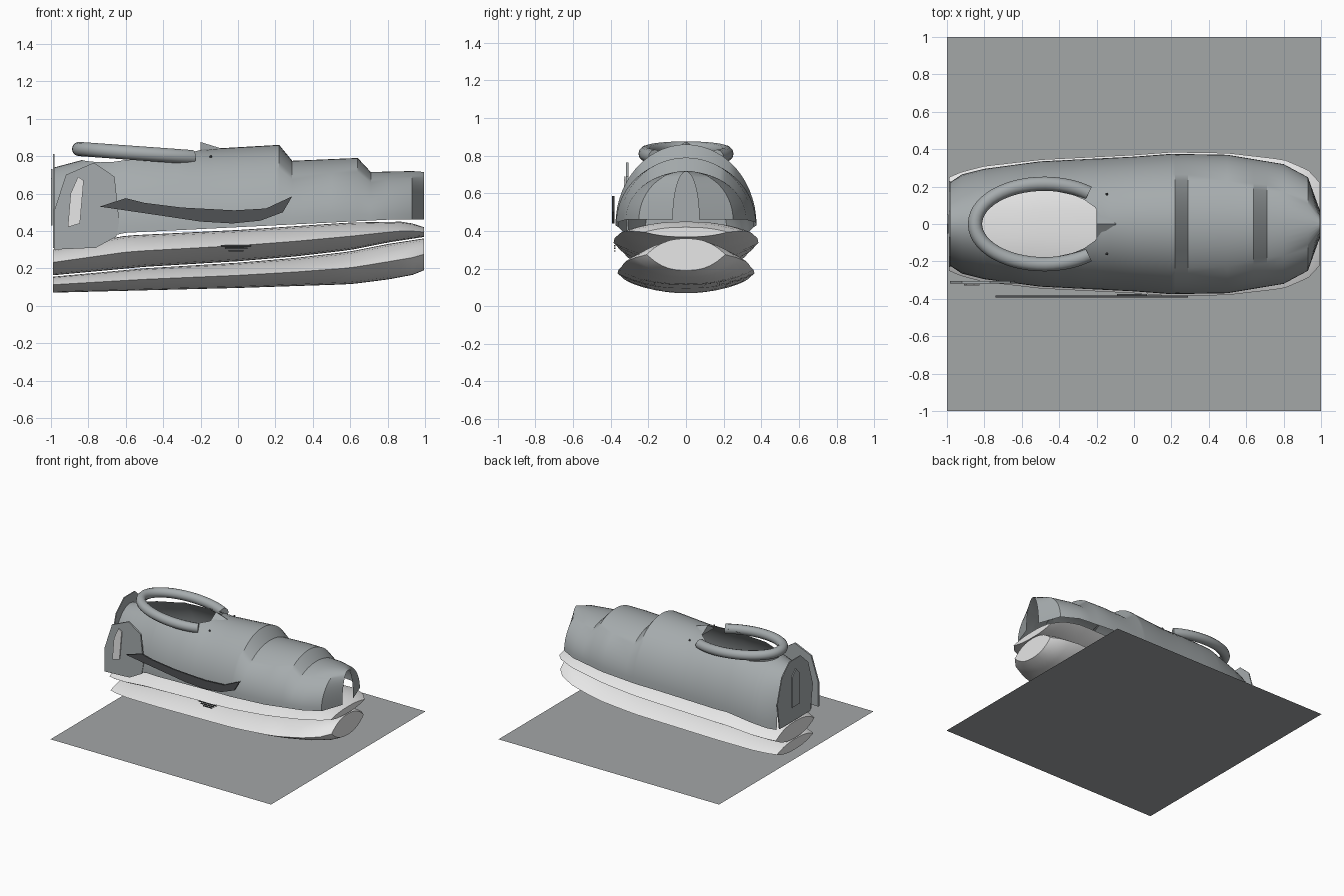
import bpy, bmesh, math
from mathutils import Vector

if "Cube" in bpy.data.objects:
    bpy.data.objects.remove(bpy.data.objects["Cube"], do_unlink=True)


def material(name, rgb):
    m = bpy.data.materials.new(name)
    m.use_nodes = True
    m.diffuse_color = (*rgb, 1)
    m.node_tree.nodes["Principled BSDF"].inputs["Base Color"].default_value = (*rgb, 1)
    return m


GREY = material("mid grey", (0.38, 0.41, 0.42))
WHITE = material("off white", (0.8, 0.8, 0.8))
DARK = material("dark grey", (0.08, 0.085, 0.09))
FLOOR = material("floor grey", (0.37, 0.385, 0.39))


def finish(bm, name, mat, smooth=None):
    me = bpy.data.meshes.new(name)
    bm.to_mesh(me)
    bm.free()
    ob = bpy.data.objects.new(name, me)
    bpy.context.collection.objects.link(ob)
    me.materials.append(mat)
    if smooth:
        bpy.ops.object.select_all(action="DESELECT")
        ob.select_set(True)
        bpy.context.view_layer.objects.active = ob
        bpy.ops.object.shade_smooth_by_angle(angle=math.radians(smooth))
    return ob


def loft(bm, rings, closed):
    rows = [[bm.verts.new(p) for p in ring] for ring in rings]
    n = len(rows[0])
    for a, b in zip(rows, rows[1:]):
        for i in range(n if closed else n - 1):
            j = (i + 1) % n
            bm.faces.new((a[i], b[i], b[j], a[j]))
    return rows


def interp(table, x):
    for (x0, v0), (x1, v1) in zip(table, table[1:]):
        if x <= x1:
            return v0 + (v1 - v0) * (x - x0) / (x1 - x0)
    return table[-1][1]


def plate(name, points, place, depth, mat):
    """Flat outline, set in space by place(u, v), thickened along depth."""
    bm = bmesh.new()
    face = bm.faces.new([bm.verts.new(place(u, v)) for u, v in points])
    out = bmesh.ops.extrude_face_region(bm, geom=[face])
    moved = [g for g in out["geom"] if isinstance(g, bmesh.types.BMVert)]
    bmesh.ops.translate(bm, verts=moved, vec=depth)
    bmesh.ops.recalc_face_normals(bm, faces=bm.faces)
    return finish(bm, name, mat)


# Display floor
bm = bmesh.new()
bmesh.ops.create_grid(bm, x_segments=1, y_segments=1, size=1)
finish(bm, "floor", FLOOR)

# Two stacked soles with lens-shaped cross-sections
HEEL, TOE = -0.99, 0.995
WIDTH = [(HEEL, .25), (-.92, .28), (-.8, .31), (-.5, .345), (0, .37), (.2, .385),
         (.5, .38), (.8, .345), (.93, .29), (TOE, .22)]
SEAM = [(HEEL, .155), (-.5, .2), (0, .23), (.3, .255), (.6, .29), (.8, .33), (TOE, .36)]
CROWN = [(HEEL, .3), (-.6, .375), (0, .405), (.6, .445), (.9, .45), (TOE, .42)]
BOTTOM = [(HEEL, .07), (0, .095), (.6, .115), (.8, .14), (.96, .17), (TOE, .19)]


def sole(name, low, high, scale, half=14):
    bm = bmesh.new()
    rings = []
    for k in range(33):
        x = HEEL + (TOE - HEEL) * k / 32
        w = interp(WIDTH, x) * scale
        lo, hi = interp(low, x), interp(high, x)
        mid, h = (lo + hi) / 2, (hi - lo) / 2
        ring = []
        for i in range(2 * half):
            a = math.pi * i / half
            t = math.cos(a)
            side = 1 if i < half else -1
            ring.append((x, w * t, mid + side * h * (1 - abs(t) ** 2.5)))
        rings.append(ring)
    rows = loft(bm, rings, True)
    bm.faces.new(rows[0])
    bm.faces.new(rows[-1][::-1])
    bmesh.ops.recalc_face_normals(bm, faces=bm.faces)
    return finish(bm, name, WHITE, 35)


sole("outsole", BOTTOM, SEAM, .945)
sole("midsole", [(x, z + .008) for x, z in SEAM], CROWN, 1)

# Upper: arched shell in stepped segments, open at the foot hole and the toe slit
TOP = [(-.98, .74), (-.83, .78), (-.6, .85), (-.3, .85), (-.13, .84), (.22, .86),
       (.29, .775), (.64, .79), (.71, .715), (.93, .72), (TOE, .715)]
SPAN = [(-.98, .225), (-.92, .265), (-.8, .295), (-.5, .335), (0, .36), (.2, .375),
        (.5, .37), (.8, .32), (.93, .25), (TOE, .07)]
BASE = [(-.98, .31), (-.6, .39), (.8, .46), (TOE, .46)]
stations = sorted({x for x, _ in TOP + SPAN} |
                  {-.5 - .335 * math.cos(math.pi * i / 12) for i in range(12)})
bm = bmesh.new()
for side in (1, -1):
    rings = []
    for x in stations:
        w, b = interp(SPAN, x), interp(BASE, x)
        h = interp(TOP, x) - b
        u = (x + .5) / .335
        hole = .18 * math.sqrt(1 - u * u) if abs(u) < 1 else 0
        end = math.acos(hole / w)
        rings.append([(x, side * w * math.cos(end * i / 14), b + h * math.sin(end * i / 14))
                      for i in range(15)])
    loft(bm, rings, False)
bmesh.ops.remove_doubles(bm, verts=bm.verts, dist=.0005)
bmesh.ops.recalc_face_normals(bm, faces=bm.faces)
if sum(f.normal.z * f.calc_area() for f in bm.faces) < 0:
    bmesh.ops.reverse_faces(bm, faces=bm.faces)
finish(bm, "upper", GREY, 35)

# Padded collar: open tilted ring swept with a round section
bm = bmesh.new()
rings = []
for k in range(41):
    a = math.radians(50 + 260 * k / 40)
    out = Vector((math.cos(a), math.sin(a), 0))
    x, y = -.48 + .37 * out.x, .215 * out.y
    centre = Vector((x, y, .838 - .072 * (x + .85)))
    normal = Vector((out.x / .37, out.y / .215, 0)).normalized()
    rings.append([centre + .038 * (normal * math.cos(t) + Vector((0, 0, 1)) * math.sin(t))
                  for t in (math.tau * i / 12 for i in range(12))])
rows = loft(bm, rings, True)
bm.faces.new(rows[0])
bm.faces.new(rows[-1])
bmesh.ops.recalc_face_normals(bm, faces=bm.faces)
finish(bm, "collar", GREY, 40)

# Tongue: small pointed wedge in front of the opening
bm = bmesh.new()
back = [bm.verts.new(p) for p in ((-.3, -.07, .80), (-.3, .07, .80), (-.3, 0, .825))]
ridge = [bm.verts.new(p) for p in ((-.2, -.085, .82), (-.2, .085, .82), (-.2, 0, .875))]
tip = bm.verts.new((-.07, 0, .835))
bm.faces.new((ridge[0], tip, ridge[2]))
bm.faces.new((ridge[2], tip, ridge[1]))
bm.faces.new((ridge[0], ridge[1], tip))
bm.faces.new((ridge[0], ridge[2], ridge[1]))
bmesh.ops.delete(bm, geom=back, context="VERTS")
bmesh.ops.recalc_face_normals(bm, faces=bm.faces)
finish(bm, "tongue", GREY)

# Lace eyelets
for side, label in ((1, "left"), (-1, "right")):
    bm = bmesh.new()
    bmesh.ops.create_icosphere(bm, subdivisions=1, radius=.008)
    bmesh.ops.translate(bm, verts=bm.verts, vec=(-.145, side * .16, .798))
    finish(bm, label + "_eyelet", DARK)

# Heel panels at the back and on one flank
half = [(.2, .31), (.23, .52), (.17, .72), (.07, .81)]
plate("heel_panel", half + [(-y, z) for y, z in reversed(half)],
      lambda y, z: (-.982, y, z), (-.008, 0, 0), GREY)
plate("heel_tab", [(-.05, .43), (.05, .43), (.05, .68), (0, .73), (-.05, .68)],
      lambda y, z: (-.991, y, z), (-.008, 0, 0), GREY)
plate("side_heel_panel", [(-.985, .30), (-.985, .5), (-.92, .70), (-.77, .765), (-.66, .69),
                          (-.635, .45), (-.65, .37), (-.76, .31)],
      lambda x, z: (x, -.305, z), (0, -.014, 0), GREY)
plate("side_heel_inset", [(-.91, .42), (-.895, .6), (-.855, .69), (-.825, .67), (-.845, .44)],
      lambda x, z: (x, -.321, z), (0, -.008, 0), WHITE)

# Curved dark side stripe
plate("side_stripe", [(-.74, .53), (-.6, .575), (-.5, .55), (-.3, .525), (-.02, .51), (.15, .52),
                      (.29, .585), (.24, .5), (.12, .455), (-.03, .44), (-.2, .45), (-.4, .48)],
      lambda x, z: (x, -.381, z), (0, -.012, 0), DARK)

# Three small vent bars on the midsole
for i, reach in enumerate((.08, .06, .04)):
    z = .318 - .014 * i
    plate("vent_bar_%d" % (i + 1), [(-.01 - reach, z), (-.01 + reach, z),
                                    (-.01 + reach, z + .007), (-.01 - reach, z + .007)],
          lambda x, z: (x, -.375, z), (0, -.008, 0), DARK)
